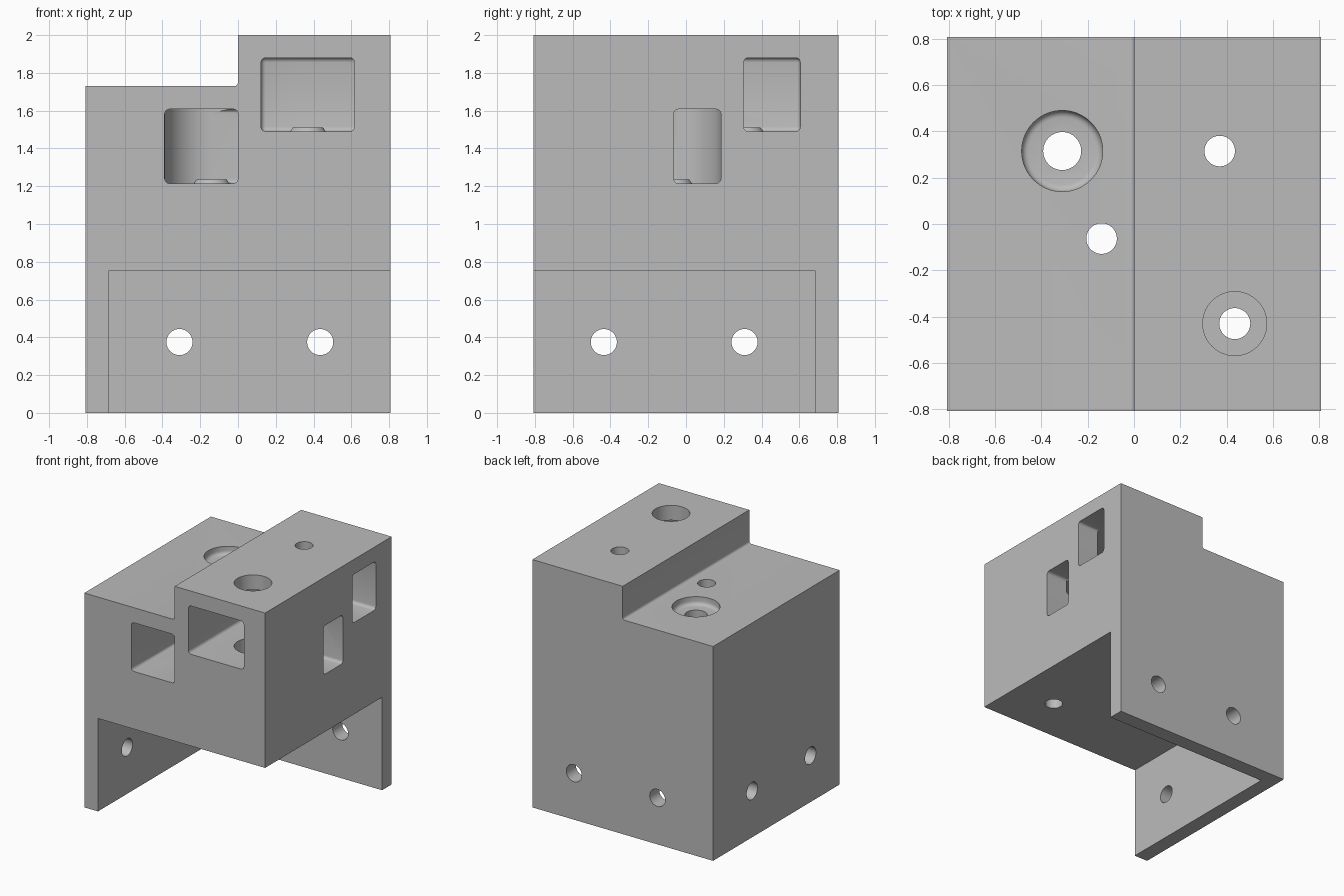
import bpy
import bmesh
from mathutils import Matrix, Vector

if "Cube" in bpy.data.objects:
    bpy.data.objects.remove(bpy.data.objects["Cube"], do_unlink=True)

HALF = 0.807      # half width of the block
WALL = 0.685      # inner face of the two mounting walls
SHELF = 0.75      # underside of the solid head
STEP = 1.73       # height of the lower deck

grey = bpy.data.materials.new("plain_grey")
grey.use_nodes = True
grey.diffuse_color = (0.5, 0.5, 0.5, 1)
grey.node_tree.nodes["Principled BSDF"].inputs["Base Color"].default_value = (0.5, 0.5, 0.5, 1)


def finish(name, bm):
    mesh = bpy.data.meshes.new(name)
    bm.to_mesh(mesh)
    bm.free()
    mesh.materials.append(grey)
    obj = bpy.data.objects.new(name, mesh)
    bpy.context.collection.objects.link(obj)
    return obj


def box(name, low, high, radius=0):
    low, high = Vector(low), Vector(high)
    bm = bmesh.new()
    bmesh.ops.create_cube(bm, size=1)
    for v in bm.verts:
        v.co = Vector(a + (b - a) * (c + 0.5) for a, b, c in zip(low, high, v.co))
    if radius:
        bmesh.ops.bevel(bm, geom=bm.edges[:], offset=radius, segments=4,
                        profile=0.5, affect='EDGES')
    return finish(name, bm)


def rod(name, centre, radius, length, axis='Z', top_radius=None, fillet=0):
    bm = bmesh.new()
    bmesh.ops.create_cone(bm, cap_ends=True, segments=64, radius1=radius,
                          radius2=top_radius or radius, depth=length)
    if fillet:
        rim = [e for e in bm.edges if all(v.co.z < 0 for v in e.verts)]
        bmesh.ops.bevel(bm, geom=rim, offset=fillet, segments=4, profile=0.5, affect='EDGES')
    turn = {'X': Matrix.Rotation(1.570796, 4, 'Y'),
            'Y': Matrix.Rotation(1.570796, 4, 'X'), 'Z': Matrix()}[axis]
    bmesh.ops.transform(bm, matrix=Matrix.Translation(centre) @ turn, verts=bm.verts)
    return finish(name, bm)


def upright(name, x, y, radius, bottom, top, **options):
    return rod(name, (x, y, (bottom + top) / 2), radius, top - bottom, **options)


def combine(target, tool, operation='DIFFERENCE'):
    mod = target.modifiers.new("combine", 'BOOLEAN')
    mod.object, mod.operation, mod.solver = tool, operation, 'EXACT'
    tool.hide_render = True
    bpy.context.view_layer.update()
    graph = bpy.context.evaluated_depsgraph_get()
    result = bpy.data.meshes.new_from_object(target.evaluated_get(graph))
    target.modifiers.clear()
    target.data = result
    bpy.data.objects.remove(tool, do_unlink=True)


# Main block, stepped deck and open lower corner
bracket = box("corner_bracket", (-HALF, -HALF, 0), (HALF, HALF, 2))
combine(bracket, box("deck_step", (-1, -1, STEP), (0, 1, 2.5), 0.02))
combine(bracket, box("lower_opening", (-WALL, -1, -1), (1, WALL, SHELF)))

# Lower pulley pocket: front passage, side passage and round chamber
combine(bracket, upright("lower_chamber", -0.14, -0.063, 0.248, 1.215, 1.608))
combine(bracket, box("lower_front_passage", (-0.388, -1, 1.215), (0, -0.03, 1.608), 0.025))
combine(bracket, box("lower_side_passage", (-0.165, -0.065, 1.215), (1, 0.185, 1.608), 0.025))

# Upper pulley pocket: front passage and side passage
combine(bracket, box("upper_front_passage", (0.122, -1, 1.49), (0.617, 0.605, 1.88), 0.025))
combine(bracket, box("upper_side_passage", (0.3, 0.305, 1.49), (1, 0.605, 1.88), 0.025))

# Pulley collars and axle holes
for x, y, floor in ((-0.14, -0.063, 1.215), (0.37, 0.315, 1.49)):
    combine(bracket, upright("collar", x, y, 0.108, floor - 0.02, floor + 0.02,
                             top_radius=0.08), 'UNION')
    combine(bracket, upright("axle_hole", x, y, 0.066, 0.5, 2.5))

# Counterbored clamping holes
for x, y, hole, bore, seat, fillet in ((-0.31, 0.315, 0.082, 0.175, 1.665, 0.03),
                                       (0.435, -0.43, 0.067, 0.138, 1.1, 0)):
    combine(bracket, upright("clamp_bore", x, y, bore, seat, 2.5, fillet=fillet))
    combine(bracket, upright("clamp_hole", x, y, hole, 0.5, 2.5))

# Mounting holes through both walls
for offset in (-0.31, 0.435):
    combine(bracket, rod("back_hole", (offset, 0.75, 0.375), 0.069, 0.4, 'Y'))
    combine(bracket, rod("side_hole", (-0.75, -offset, 0.375), 0.069, 0.4, 'X'))

# Smooth bores with crisp edges
bpy.ops.object.select_all(action='DESELECT')
bracket.select_set(True)
bpy.context.view_layer.objects.active = bracket
bpy.ops.object.shade_smooth_by_angle(angle=0.6)
